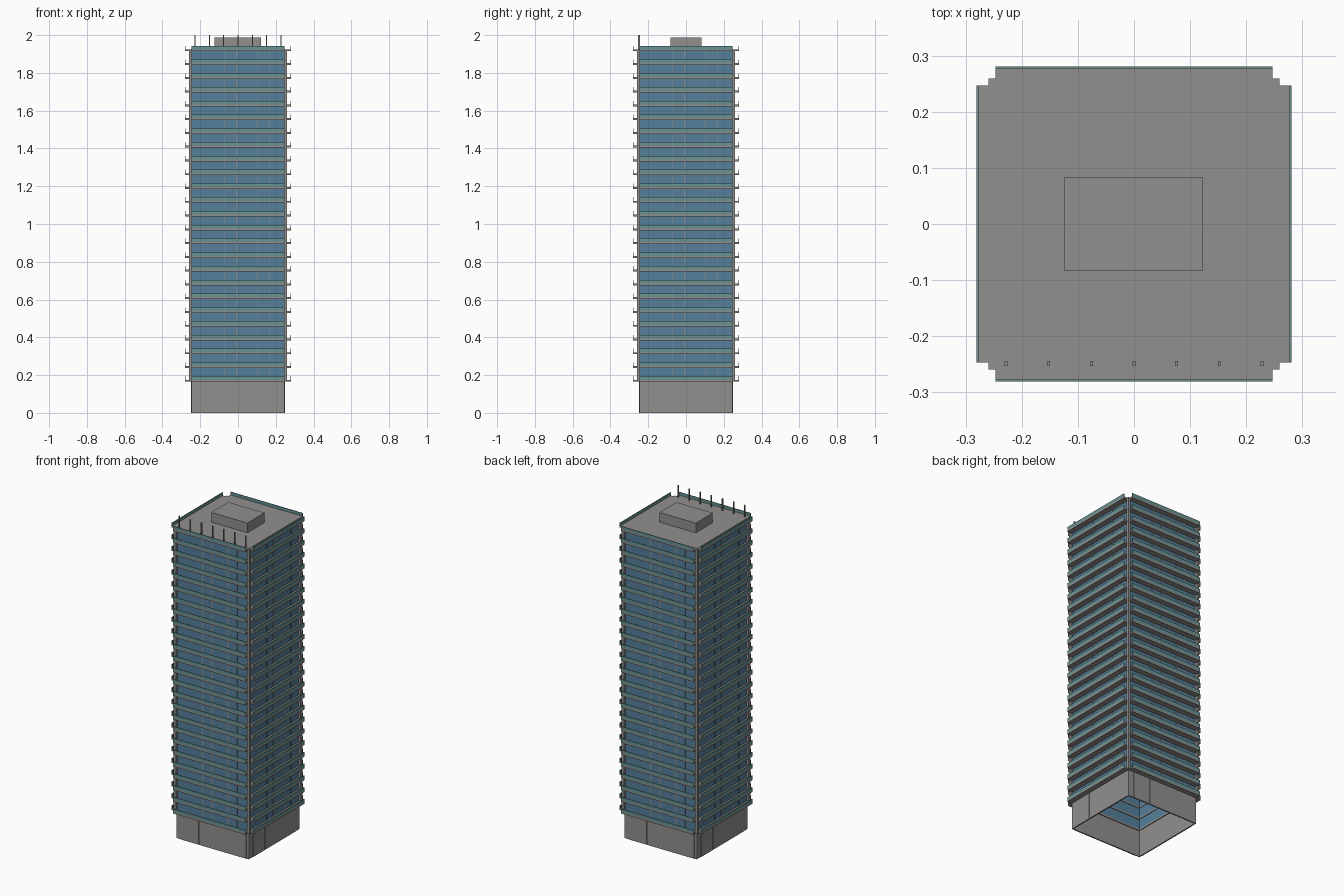
import bpy, bmesh
from math import pi
from mathutils import Matrix, Vector

cube = bpy.data.objects.get("Cube")
if cube:
    bpy.data.objects.remove(cube, do_unlink=True)


def material(name, rgb):
    m = bpy.data.materials.new(name)
    m.use_nodes = True
    m.diffuse_color = (*rgb, 1)
    m.node_tree.nodes["Principled BSDF"].inputs["Base Color"].default_value = (*rgb, 1)
    return m


CONCRETE = material("warm grey concrete", (0.29, 0.28, 0.27))
GLASS = material("blue window glass", (0.09, 0.215, 0.33))
RAILING = material("teal railing glass", (0.14, 0.29, 0.29))

LEVELS = 25
PITCH = 0.0729
FIRST = 0.165            # top of the base, underside of the first slab
SLAB = 0.01
HALF = 0.247
ROOF = FIRST + PITCH * (LEVELS - 1) + SLAB


def build(name, boxes, mat, sides=1):
    """One object from (low corner, high corner) boxes, repeated around z."""
    bm = bmesh.new()
    for side in range(sides):
        turn = Matrix.Rotation(side * pi / 2, 4, 'Z')
        for low, high in boxes:
            low, high = Vector(low), Vector(high)
            place = Matrix.Translation((low + high) / 2) @ Matrix.Diagonal((*(high - low), 1))
            bmesh.ops.create_cube(bm, size=1, matrix=turn @ place)
    mesh = bpy.data.meshes.new(name)
    bm.to_mesh(mesh)
    bm.free()
    mesh.materials.append(mat)
    ob = bpy.data.objects.new(name, mesh)
    bpy.context.collection.objects.link(ob)
    return ob


levels = [FIRST + PITCH * i for i in range(LEVELS)]

# Hollow base, open underneath, with shallow raised panels
build("base_walls", [((-HALF, -HALF, 0), (HALF, -HALF + 0.006, FIRST))], CONCRETE, 4)
build("base_panels", [((-0.21, -HALF - 0.002, 0), (-0.095, -HALF, FIRST)),
                      ((-0.093, -HALF - 0.002, 0), (0.23, -HALF, FIRST))], CONCRETE, 4)

# Hollow glazed shaft
build("window_walls", [((-0.245, -0.245, FIRST), (0.245, -0.24, ROOF - SLAB))], GLASS, 4)

# Thin window mullions
build("mullions", [((x - 0.002, -0.2475, FIRST), (x + 0.002, -0.2445, ROOF - SLAB))
                   for x in (-0.07, -0.005, 0.105, 0.165)], CONCRETE, 4)

# Balcony slabs with open ends and an upright glass railing
build("balcony_slabs", [((-HALF, -0.281, z), (HALF, -0.236, z + SLAB))
                        for z in levels], CONCRETE, 4)
build("balcony_railings", [((-HALF, -0.281, z + SLAB), (HALF, -0.277, z + 0.029))
                           for z in levels], RAILING, 4)

# Square corner columns
build("corner_columns", [((-0.259, -0.259, FIRST), (-0.243, -0.243, ROOF))], CONCRETE, 4)

# Roof, plant room and the row of masts along the front edge
build("roof", [((-0.25, -0.25, ROOF - SLAB), (0.25, 0.25, ROOF + 0.002))], CONCRETE)
build("plant_room", [((-0.125, -0.083, ROOF), (0.123, 0.083, 1.987))], CONCRETE)
build("roof_masts", [((x - 0.0025, -0.253, ROOF), (x + 0.0025, -0.244, 2.0))
                     for x in [0.076 * i for i in range(-3, 4)]], CONCRETE)
